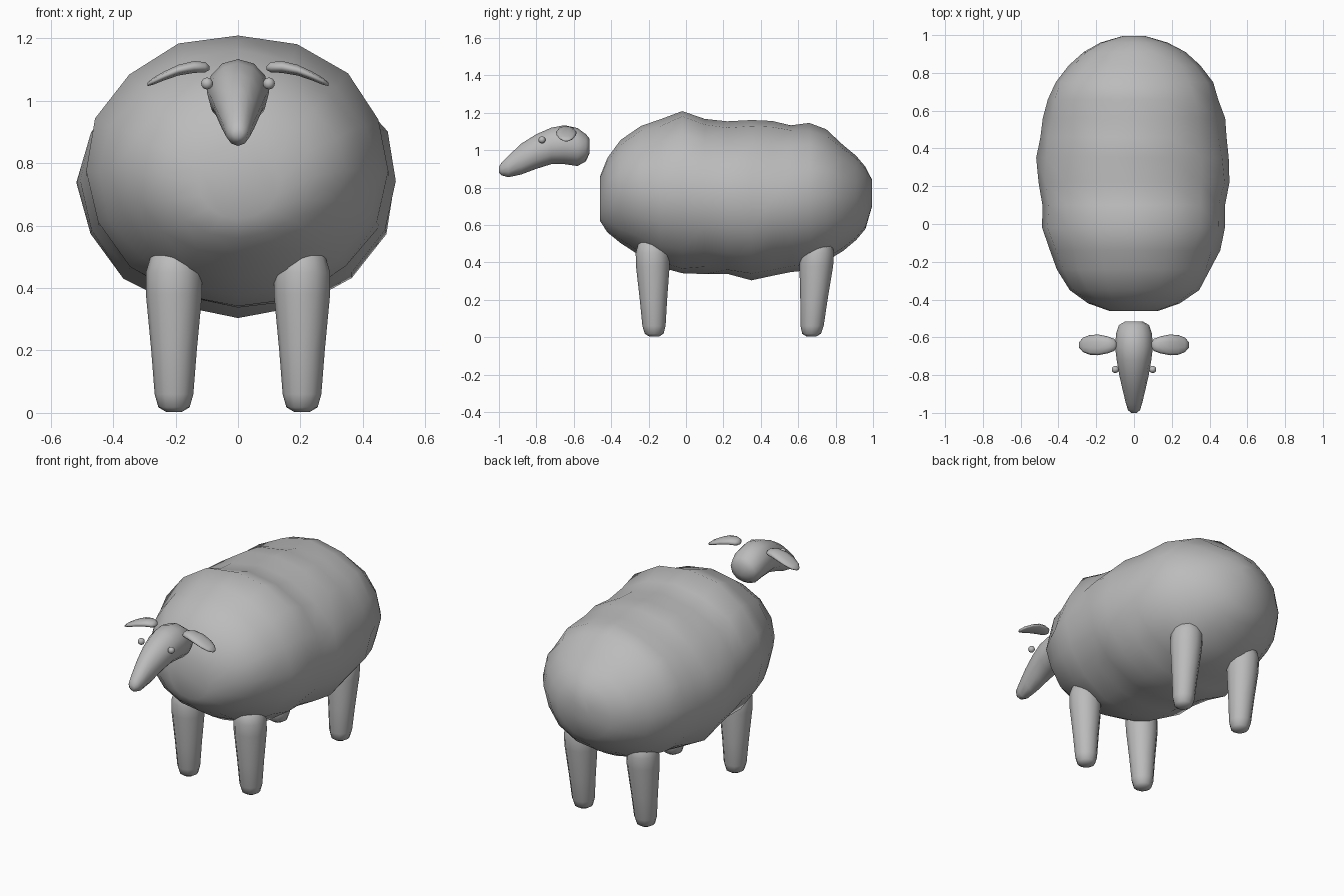
import bpy, bmesh, math, random
from mathutils import Vector

if "Cube" in bpy.data.objects:
    bpy.data.objects.remove(bpy.data.objects["Cube"], do_unlink=True)
random.seed(4)

grey = bpy.data.materials.new("plain grey")
grey.use_nodes = True
colour = (0.5, 0.5, 0.5, 1)
grey.diffuse_color = colour
grey.node_tree.nodes["Principled BSDF"].inputs["Base Color"].default_value = colour


def loft(name, rings, u, v, sides, jitter=0.0):
    """Skin elliptical rings (centre, radius along u, radius along v)."""
    bm = bmesh.new()
    u, v = Vector(u), Vector(v)
    loops = []
    for centre, ru, rv in rings:
        loop = []
        for i in range(sides):
            a = math.tau * i / sides
            s = 1 + random.uniform(-jitter, jitter)
            p = Vector(centre) + s * (u * ru * math.cos(a) + v * rv * math.sin(a))
            loop.append(bm.verts.new(p))
        loops.append(loop)
    for a, b in zip(loops, loops[1:]):
        for i in range(sides):
            j = (i + 1) % sides
            bm.faces.new((a[i], a[j], b[j], b[i]))
    bm.faces.new(loops[0])
    bm.faces.new(loops[-1])
    bmesh.ops.recalc_face_normals(bm, faces=bm.faces)
    mesh = bpy.data.meshes.new(name)
    bm.to_mesh(mesh)
    bm.free()
    mesh.materials.append(grey)
    mesh.shade_smooth()
    obj = bpy.data.objects.new(name, mesh)
    bpy.context.collection.objects.link(obj)
    return obj


def along_y(profile):
    """Rings from (y, bottom, top, half width)."""
    return [((0, y, (lo + hi) / 2), w, (hi - lo) / 2) for y, lo, hi, w in profile]


X, Y, Z = (1, 0, 0), (0, 1, 0), (0, 0, 1)

# Woolly body
body = [(-0.46, 0.62, 0.86, 0.13), (-0.42, 0.56, 0.96, 0.24), (-0.35, 0.50, 1.05, 0.34),
        (-0.24, 0.43, 1.13, 0.41), (-0.14, 0.38, 1.16, 0.45), (-0.02, 0.34, 1.21, 0.49),
        (0.10, 0.34, 1.17, 0.49), (0.22, 0.335, 1.15, 0.51), (0.35, 0.31, 1.165, 0.51),
        (0.46, 0.33, 1.15, 0.49), (0.56, 0.35, 1.13, 0.475), (0.66, 0.36, 1.14, 0.45),
        (0.75, 0.40, 1.11, 0.42), (0.84, 0.46, 1.03, 0.35), (0.91, 0.52, 0.97, 0.27),
        (0.96, 0.58, 0.91, 0.18), (0.995, 0.70, 0.84, 0.06)]
loft("body", along_y(body), X, Z, 16, 0.018)

# Head, from snout to back of skull
head = [(-1.0, 0.88, 0.91, 0.015), (-0.985, 0.865, 0.935, 0.032), (-0.95, 0.855, 0.97, 0.043),
        (-0.88, 0.87, 1.035, 0.06), (-0.80, 0.90, 1.085, 0.078), (-0.72, 0.925, 1.12, 0.092),
        (-0.65, 0.925, 1.133, 0.10), (-0.58, 0.915, 1.118, 0.095), (-0.535, 0.94, 1.085, 0.08),
        (-0.515, 0.985, 1.06, 0.045)]
loft("head", along_y(head), X, Z, 12)

for side, s in (("left", 1), ("right", -1)):
    # Drooping ear
    ear = [(0.092, 1.105, 0.012, 0.007), (0.105, 1.107, 0.032, 0.017), (0.14, 1.108, 0.045, 0.02),
           (0.19, 1.098, 0.055, 0.018), (0.235, 1.08, 0.052, 0.015), (0.27, 1.063, 0.038, 0.012),
           (0.29, 1.052, 0.015, 0.006)]
    loft(side + "_ear", [((s * x, -0.64, z), ry, rz) for x, z, ry, rz in ear], Y, Z, 10)

    # Eye
    bpy.ops.mesh.primitive_uv_sphere_add(segments=12, ring_count=8, radius=0.019,
                                         location=(s * 0.099, -0.77, 1.055))
    eye = bpy.context.object
    eye.name = side + "_eye"
    eye.data.materials.append(grey)
    eye.data.shade_smooth()

    # Tapered legs with rounded feet and tops
    leg = [(0.003, 0.025), (0.018, 0.05), (0.06, 0.062), (0.2, 0.073), (0.38, 0.09),
           (0.45, 0.09), (0.5, 0.075), (0.53, 0.045)]
    for end, y, lean in (("front", -0.17, -0.02), ("back", 0.67, 0.07)):
        rings = [((s * 0.205, y + lean * z, z), r, r) for z, r in leg]
        loft(end + "_" + side + "_leg", rings, X, Y, 12)
